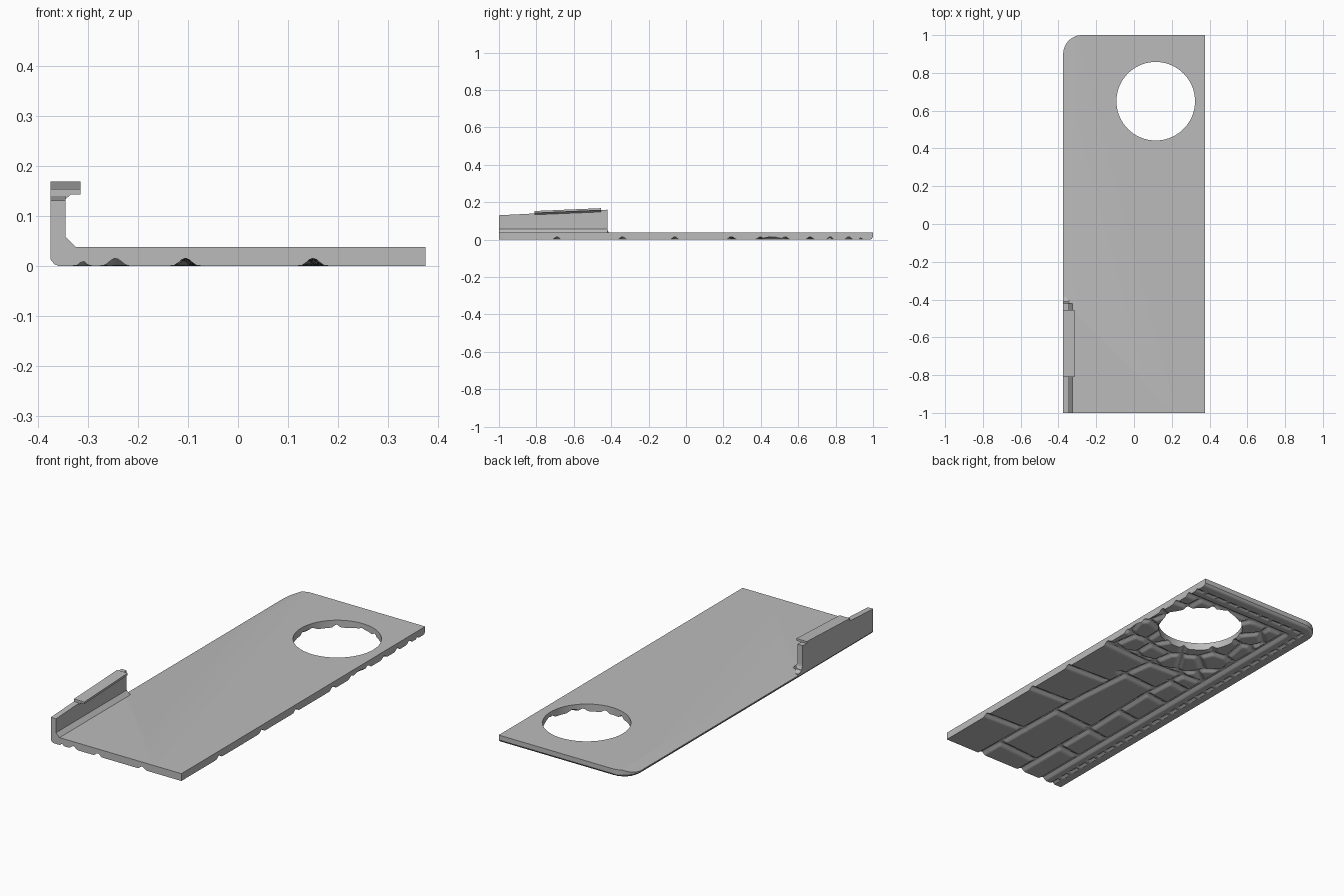
import bpy, bmesh, math, random
from mathutils import Vector

if "Cube" in bpy.data.objects:
    bpy.data.objects.remove(bpy.data.objects["Cube"])

random.seed(4)
grey = bpy.data.materials.new("mid grey")
grey.diffuse_color = (0.5, 0.5, 0.5, 1)
grey.use_nodes = True
grey.node_tree.nodes["Principled BSDF"].inputs["Base Color"].default_value = grey.diffuse_color

W, T = 0.375, 0.038            # half width and thickness of the plate
CX, CY, R = -0.275, 0.9, 0.1   # rounded back corner


def finish(name, bm):
    bmesh.ops.recalc_face_normals(bm, faces=bm.faces)
    me = bpy.data.meshes.new(name)
    bm.to_mesh(me)
    bm.free()
    me.materials.append(grey)
    ob = bpy.data.objects.new(name, me)
    bpy.context.collection.objects.link(ob)
    return ob


def prism(name, profile, axis, stations):
    """Sweep a profile (or a function of the station) along an axis."""
    bm = bmesh.new()
    place = {"x": lambda a, b, s: (s, a, b),
             "y": lambda a, b, s: (a, s, b),
             "z": lambda a, b, s: (a, b, s)}[axis]
    rings = []
    for s in stations:
        pts = profile(s) if callable(profile) else profile
        rings.append([bm.verts.new(place(a, b, s)) for a, b in pts])
    for r0, r1 in zip(rings, rings[1:]):
        for i in range(len(r0)):
            j = (i + 1) % len(r0)
            bm.faces.new((r0[i], r0[j], r1[j], r1[i]))
    bm.faces.new(rings[0])
    bm.faces.new(rings[-1])
    return finish(name, bm)


def cut(ob, cutter):
    m = ob.modifiers.new("cut", "BOOLEAN")
    m.operation, m.solver, m.object = "DIFFERENCE", "EXACT", cutter
    bpy.context.view_layer.objects.active = ob
    bpy.ops.object.modifier_apply(modifier=m.name)
    bpy.data.objects.remove(cutter)


# Groove lines between the large scales of the underside
lines = [
    [(0.15, -1), (0.14, -0.58), (0.13, -0.25), (0.1, 0.11), (0.08, 0.24)],
    [(-0.105, -1), (-0.11, -0.45), (-0.1, -0.05), (-0.12, 0.24)],
    [(-0.245, -1), (-0.245, 0.87), (0.375, 0.87)],
    [(-0.245, 0.24), (0.08, 0.22), (0.375, 0.24)],
]
lines += [[(0.14, y + 0.01), (0.375, y)] for y in (-0.69, -0.34, -0.06)]
lines += [[(-0.105, y - 0.02), (0.14, y)] for y in (-0.86, -0.44, 0.06)]
lines += [[(-0.245, y), (-0.105, y + 0.02)] for y in (-0.72, -0.5, -0.26, -0.04, 0.13)]
segments = [(Vector(a), Vector(b)) for l in lines for a, b in zip(l, l[1:])]

# Seed points of the small scales around the hole
STEP = 0.125
seeds = [Vector((-0.29 + STEP * (i + 0.5 * (j % 2)) + random.uniform(-.04, .04),
                 0.2 + STEP * j + random.uniform(-.04, .04)))
         for i in range(7) for j in range(7)]


def seg_dist(p, a, b):
    d = b - a
    t = max(0, min(1, (p - a).dot(d) / d.length_squared))
    return (p - a - d * t).length


def groove(d, half, depth):
    return depth * (0.5 + 0.5 * math.cos(math.pi * d / half)) if d < half else 0


def underside(x, y):
    p = Vector((x, y))
    z = groove(min(seg_dist(p, a, b) for a, b in segments), 0.026, 0.015)
    if x > -0.245 and 0.24 < y < 0.87:
        s0 = min(seeds, key=lambda s: (s - p).length_squared)
        d = min((((s0 + s) / 2 - p).dot((s - s0).normalized()))
                for s in seeds if s is not s0)
        z = max(z, groove(d, 0.024, 0.015))
    # stitches along the left and back edges
    if y < 0.935 and (y + 1) % 0.07 < 0.05:
        z = max(z, groove(abs(x + 0.31), 0.014, 0.009))
    if x > -0.31 and (x + 1) % 0.07 < 0.05:
        z = max(z, groove(abs(y - 0.935), 0.014, 0.009))
    # bevel of the left and back lower edges
    e = min(x + W, 1 - y)
    if x < CX and y > CY:
        e = R - math.hypot(x - CX, y - CY)
    return max(z, min(0.013, 0.013 - e * 1.3))


# Plate: patterned underside, straight sides, flat top
NX, NY = 100, 266
bm = bmesh.new()
grid = []
for j in range(NY + 1):
    y = -1 + 2 * j / NY
    grid.append([bm.verts.new((x, y, underside(x, y)))
                 for x in (-W + 2 * W * i / NX for i in range(NX + 1))])
for j in range(NY):
    for i in range(NX):
        bm.faces.new((grid[j][i], grid[j + 1][i], grid[j + 1][i + 1], grid[j][i + 1]))
rim = (grid[0][:-1] + [r[-1] for r in grid[:-1]]
       + grid[-1][:0:-1] + [r[0] for r in grid[:0:-1]])
top = [bm.verts.new((v.co.x, v.co.y, T)) for v in rim]
for k in range(len(rim)):
    n = (k + 1) % len(rim)
    bm.faces.new((rim[k], rim[n], top[n], top[k]))
bm.faces.new(top)
plate = finish("plate", bm)

# Round hole, rounded corner and sloped left edge
circle = [(0.115 + 0.208 * math.cos(a), 0.65 + 0.208 * math.sin(a))
          for a in (2 * math.pi * k / 72 for k in range(72))]
cut(plate, prism("hole_cutter", circle, "z", (-0.1, 0.1)))
arc = [(CX + R * math.cos(a), CY + R * math.sin(a))
       for a in (math.pi - math.pi / 2 * k / 12 for k in range(13))]
cut(plate, prism("corner_cutter", [(-0.4, 1.03), (-0.4, CY)] + arc + [(CX, 1.03)],
                 "z", (-0.1, 0.1)))
cut(plate, prism("edge_cutter", [(-0.325, T), (-0.4, 0.008), (-0.4, 0.1), (-0.325, 0.1)],
                 "y", (-0.41, 1.1)))


# Side wall with rising top edge and a chamfered inner foot
def wall_top(y):
    return 0.13 + 0.03 * (y + 1) / 0.58


prism("side_wall",
      lambda y: [(-W, 0.015), (-0.33, 0.02), (-0.325, T), (-0.345, 0.058),
                 (-0.345, wall_top(y)), (-W, wall_top(y))],
      "y", (-1, -0.42))

# Curved foot at the end of the wall
foot = [(-0.425, 0.015), (-0.425, 0.075)]
foot += [(-0.385 - 0.035 * math.cos(a), 0.06 - 0.035 * math.sin(a))
         for a in (math.pi / 2 * k / 6 for k in range(7))] + [(-0.385, 0.015)]
prism("wall_foot", foot, "x", (-W, -0.345))


# Overhanging lip on top of the wall
def lip(y):
    r = 0.015 * (y + 0.81) / 0.355
    return [(-W, 0.13 + r), (-0.346, 0.132 + r), (-0.335, 0.142 + r),
            (-0.315, 0.142 + r), (-0.315, 0.153 + r), (-W, 0.153 + r)]


prism("lip", lip, "y", (-0.81, -0.455))

# Smooth the curved surfaces, keep the edges sharp
for ob in bpy.context.scene.objects:
    ob.select_set(ob.name == "plate")
bpy.context.view_layer.objects.active = plate
bpy.ops.object.shade_smooth_by_angle(angle=math.radians(35))
